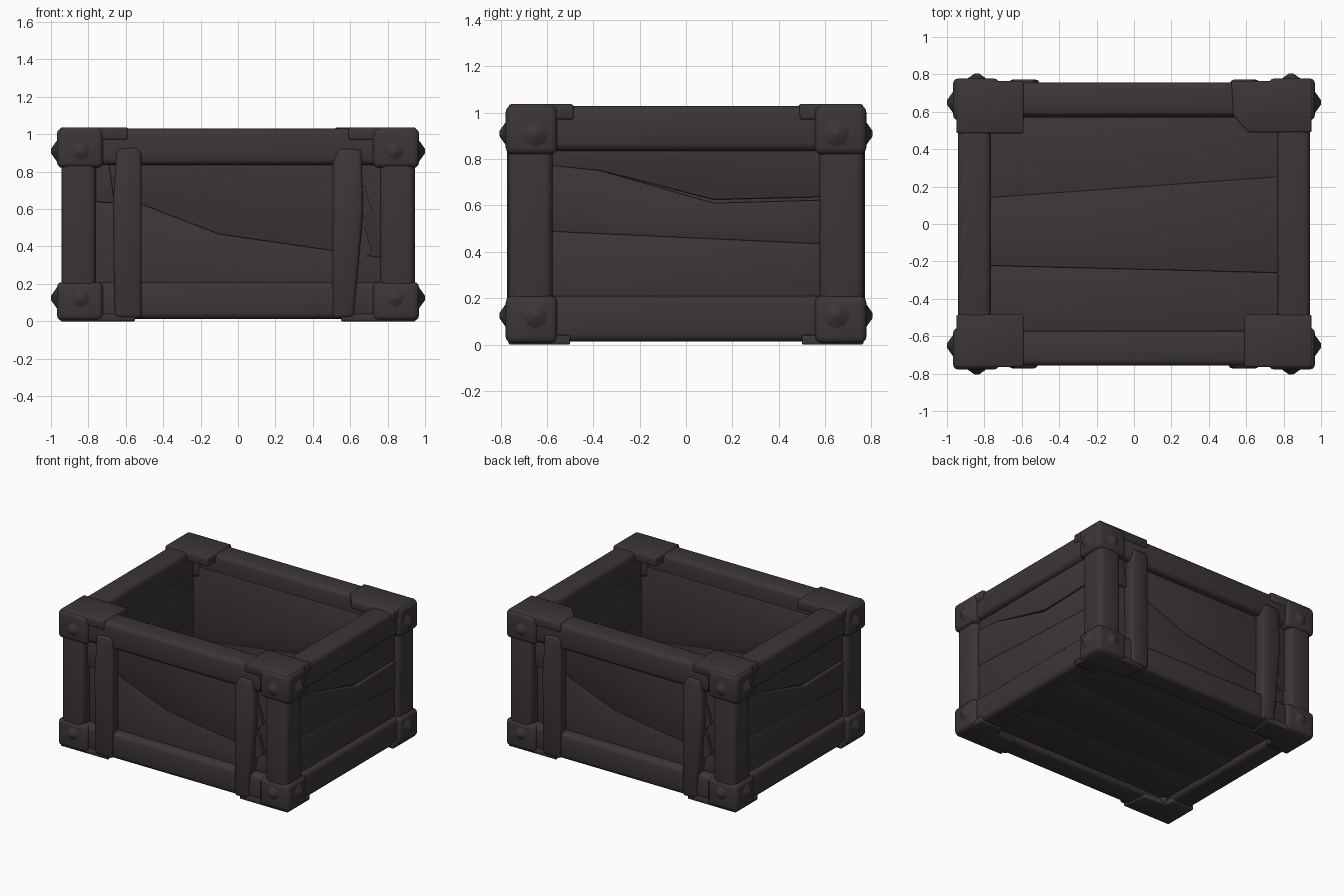
import bpy, bmesh, math
from mathutils import Vector

if "Cube" in bpy.data.objects:
    bpy.data.objects.remove(bpy.data.objects["Cube"])

wood = bpy.data.materials.new("dark brown wood")
wood.diffuse_color = (0.045, 0.037, 0.036, 1)
wood.use_nodes = True
wood.node_tree.nodes["Principled BSDF"].inputs["Base Color"].default_value = wood.diffuse_color


def finish(name, bm, bevel, segs=3):
    bmesh.ops.recalc_face_normals(bm, faces=bm.faces)
    if bevel:
        bmesh.ops.bevel(bm, geom=bm.edges[:], offset=bevel, segments=segs,
                        profile=0.5, affect='EDGES', clamp_overlap=True)
    me = bpy.data.meshes.new(name)
    bm.to_mesh(me)
    bm.free()
    ob = bpy.data.objects.new(name, me)
    bpy.context.collection.objects.link(ob)
    me.materials.append(wood)
    bpy.ops.object.select_all(action='DESELECT')
    ob.select_set(True)
    bpy.context.view_layer.objects.active = ob
    bpy.ops.object.shade_smooth_by_angle(angle=math.radians(50))
    return ob


def prism(name, pts, d0, d1, place, bevel=0.006):
    """Extrude a 2D outline from d0 to d1; place maps (u, v, d) to world."""
    bm = bmesh.new()
    a = [bm.verts.new(place(u, v, d0)) for u, v in pts]
    b = [bm.verts.new(place(u, v, d1)) for u, v in pts]
    bm.faces.new(a)
    bm.faces.new(b[::-1])
    n = len(pts)
    for i in range(n):
        bm.faces.new((a[i], b[i], b[(i + 1) % n], a[(i + 1) % n]))
    return finish(name, bm, bevel, 2)


def box(name, lo, hi, bevel):
    bm = bmesh.new()
    bmesh.ops.create_cube(bm, size=1)
    for v in bm.verts:
        v.co = Vector([lo[i] if v.co[i] < 0 else hi[i] for i in range(3)])
    return finish(name, bm, bevel)


def span(s, a, b):
    return (min(s * a, s * b), max(s * a, s * b))


def stud(name, pos, normal):
    bm = bmesh.new()
    bmesh.ops.create_cone(bm, cap_ends=True, segments=8, radius1=0.075,
                          radius2=0.012, depth=0.045)
    q = Vector((0, 0, 1)).rotation_difference(Vector(normal))
    for v in bm.verts:
        v.co = q @ v.co + Vector(pos)
    return finish(name, bm, 0)


# horizontal rails, top and bottom
for lvl, z0, z1 in (("bottom", 0.012, 0.21), ("top", 0.835, 1.03)):
    for s in (-1, 1):
        y = span(s, 0.575, 0.757)
        box(lvl + "_long_rail", (-0.93, y[0], z0), (0.93, y[1], z1), 0.035)
        x = span(s, 0.765, 0.942)
        box(lvl + "_side_rail", (x[0], -0.74, z0), (x[1], 0.74, z1), 0.035)

# corner posts, caps, corner plates and studs
for sx in (-1, 1):
    for sy in (-1, 1):
        x, y = span(sx, 0.76, 0.945), span(sy, 0.575, 0.768)
        box("corner_post", (x[0], y[0], 0.05), (x[1], y[1], 0.98), 0.035)
        for lvl, z0, z1, zs in (("bottom", 0.004, 0.21, 0.125),
                                ("top", 0.82, 1.033, 0.91)):
            x, y = span(sx, 0.72, 0.968), span(sy, 0.555, 0.778)
            box(lvl + "_corner_cap", (x[0], y[0], z0), (x[1], y[1], z1), 0.03)
            stud("side_stud", (sx * 0.977, sy * 0.65, zs), (sx, 0, 0))
            stud("end_stud", (sx * 0.84, sy * 0.782, zs), (0, sy, 0))
        # plate over the inner corner of the rim
        out = [(0.95, 0.765), (0.59, 0.765), (0.59, 0.485), (0.95, 0.485)]
        if sx > 0 and sy > 0:
            out = [(0.95, 0.765), (0.52, 0.765), (0.53, 0.58),
                   (0.61, 0.49), (0.95, 0.49)]
        prism("top_corner_plate", out, 0.97, 1.037,
              lambda u, v, d, a=sx, b=sy: (a * u, b * v, d), 0.01)
        # flat strips under the base
        foot = [(0.95, 0.765), (0.55, 0.765), (0.58, 0.58), (0.76, 0.57),
                (0.77, 0.5), (0.95, 0.5)]
        prism("bottom_corner_plate", foot, 0.0, 0.04,
              lambda u, v, d, a=sx, b=sy: (a * u, b * v, d), 0.006)

# long walls: planks, straps and splinters; back is the front turned around
for s, side in ((1, "front"), (-1, "back")):
    def place(u, v, d, s=s):
        return (s * u, -s * d, v)
    prism(side + "_lower_plank", [(-0.8, 0.15), (0.8, 0.15), (0.8, 0.38),
                                  (-0.1, 0.5), (-0.8, 0.77)],
          0.575, 0.692, place)
    prism(side + "_upper_plank", [(-0.8, 0.735), (-0.1, 0.465), (0.8, 0.335),
                                  (0.8, 0.9), (-0.8, 0.9)],
          0.57, 0.70, place)
    prism(side + "_left_strap", [(-0.66, 0.02), (-0.515, 0.015), (-0.515, 0.9),
                                 (-0.54, 0.93), (-0.65, 0.92), (-0.67, 0.6)],
          0.68, 0.772, place, 0.02)
    prism(side + "_right_strap", [(0.505, 0.015), (0.62, 0.02), (0.67, 0.6),
                                  (0.66, 0.92), (0.54, 0.925), (0.505, 0.85)],
          0.68, 0.772, place, 0.02)
    for z in (0.62, 0.4):
        prism(side + "_splinter", [(0.64, z - 0.1), (0.715, z - 0.03),
                                   (0.68, z + 0.1), (0.64, z + 0.1)],
              0.68, 0.725, place, 0)
    prism(side + "_splinter", [(-0.78, 0.86), (-0.69, 0.85), (-0.66, 0.63),
                               (-0.78, 0.64)], 0.68, 0.715, place, 0.006)

# side walls: three planks with a split
for s, side in ((1, "right"), (-1, "left")):
    def place(u, v, d, s=s):
        return (s * d, s * u, v)
    prism(side + "_backing_plank", [(-0.65, 0.15), (0.65, 0.15), (0.65, 0.9),
                                    (-0.65, 0.9)], 0.775, 0.885, place)
    prism(side + "_lower_plank", [(-0.65, 0.15), (0.65, 0.15), (0.65, 0.44),
                                  (0.1, 0.465), (-0.65, 0.5)],
          0.77, 0.907, place)
    prism(side + "_middle_plank", [(-0.65, 0.49), (0.1, 0.455), (0.65, 0.43),
                                   (0.65, 0.625), (0.12, 0.61), (-0.37, 0.75),
                                   (-0.65, 0.78)],
          0.772, 0.91, place)
    prism(side + "_upper_plank", [(-0.65, 0.775), (-0.37, 0.75), (0.12, 0.625),
                                  (0.65, 0.638), (0.65, 0.9), (-0.65, 0.9)],
          0.77, 0.907, place)

# floor planks
flat = lambda u, v, d: (u, v, d)
prism("front_floor_plank", [(-0.8, -0.6), (0.8, -0.6), (0.8, -0.2), (-0.8, -0.2)],
      0.05, 0.192, flat)
prism("middle_floor_plank", [(-0.8, -0.222), (0.8, -0.262), (0.8, 0.255), (-0.8, 0.14)],
      0.045, 0.205, flat)
prism("back_floor_plank", [(-0.8, 0.1), (0.8, 0.1), (0.8, 0.6), (-0.8, 0.6)],
      0.05, 0.192, flat)
